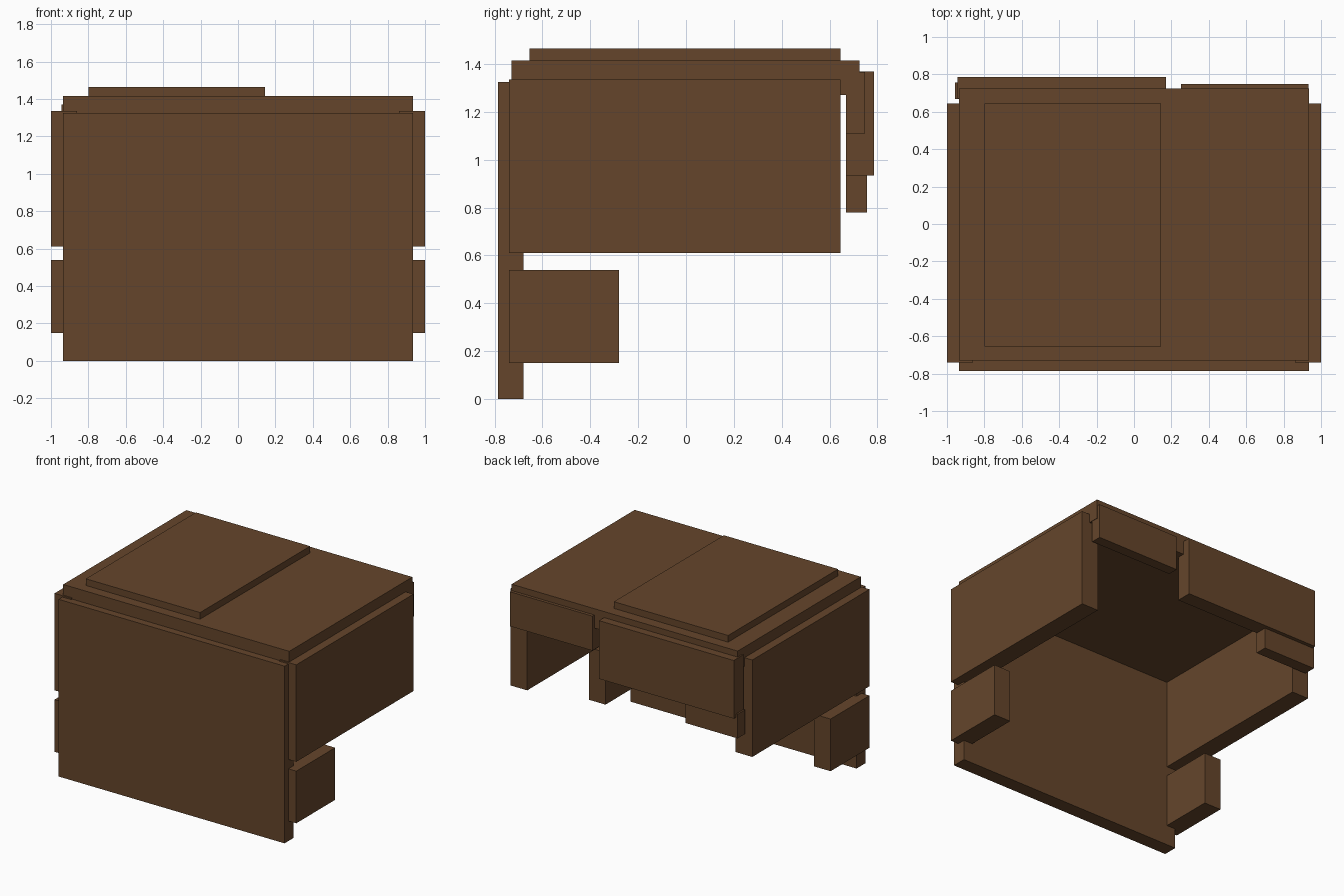
import bpy
import bmesh
from mathutils import Matrix, Vector

cube = bpy.data.objects.get("Cube")
if cube:
    bpy.data.objects.remove(cube, do_unlink=True)

# Single brown material
brown = bpy.data.materials.new("dark_brown")
brown.use_nodes = True
colour = (0.130, 0.060, 0.024, 1.0)
brown.diffuse_color = colour
brown.node_tree.nodes["Principled BSDF"].inputs["Base Color"].default_value = colour


def box(name, xs, ys, zs):
    """Flat-faced box spanning the given ranges."""
    spans = (xs, ys, zs)
    centre = Vector([(lo + hi) / 2 for lo, hi in spans])
    size = Vector([hi - lo for lo, hi in spans])
    bm = bmesh.new()
    bmesh.ops.create_cube(bm, size=1.0, matrix=Matrix.Diagonal(size).to_4x4())
    mesh = bpy.data.meshes.new(name)
    bm.to_mesh(mesh)
    bm.free()
    mesh.materials.append(brown)
    obj = bpy.data.objects.new(name, mesh)
    obj.location = centre
    bpy.context.collection.objects.link(obj)
    return obj


# Front and top
box("front_panel", (-0.935, 0.935), (-0.785, -0.68), (0, 1.325))
box("top_slab", (-0.935, 0.935), (-0.73, 0.725), (1.27, 1.415))
box("raised_top_plate", (-0.8, 0.145), (-0.655, 0.645), (1.41, 1.465))

# Mirrored side panels and lower side blocks
for side, sign in (("left", 1), ("right", -1)):
    xs = sorted((sign * 0.862, sign * 1.0))
    box(side + "_side_panel", xs, (-0.74, 0.645), (0.61, 1.335))
    box(side + "_lower_block", xs, (-0.74, -0.28), (0.15, 0.54))

# Back flaps
box("wide_back_flap", (-0.945, 0.17), (0.67, 0.785), (0.935, 1.37))
box("narrow_back_flap", (0.25, 0.932), (0.67, 0.748), (1.11, 1.368))
box("back_flap_strip", (-0.957, -0.525), (0.668, 0.757), (0.78, 0.96))
